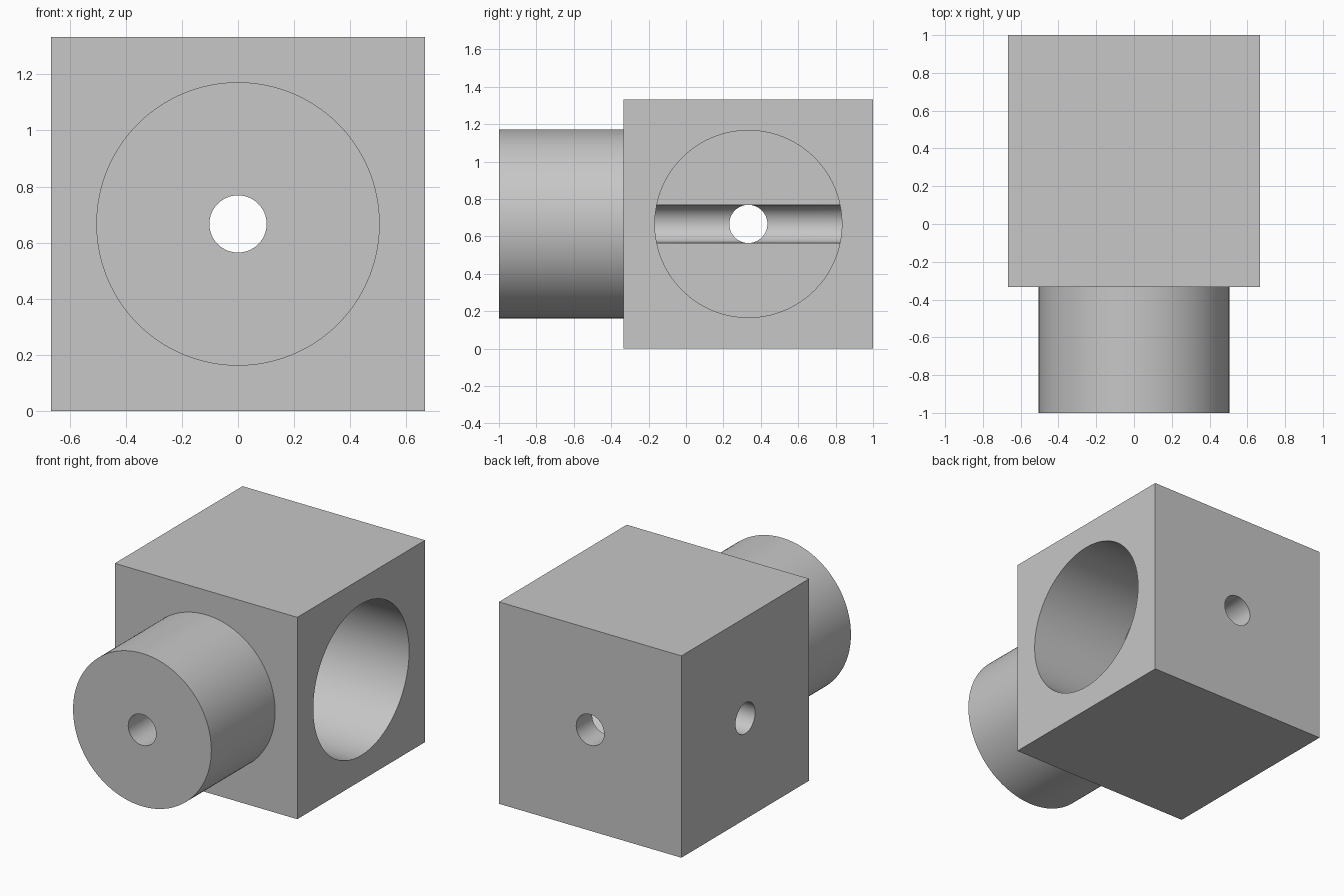
import bpy
import math

HALF = 2 / 3                 # half the block's side, also bore depth and boss length
CENTRE = (0, 1 / 3, HALF)    # centre of the block

default = bpy.data.objects.get("Cube")
if default:
    bpy.data.objects.remove(default, do_unlink=True)

grey = bpy.data.materials.new("light grey")
grey.use_nodes = True
colour = (0.57, 0.57, 0.57, 1)
grey.diffuse_color = colour
grey.node_tree.nodes["Principled BSDF"].inputs["Base Color"].default_value = colour


def rod(name, axis, radius, start, end, sides=128):
    """Cylinder along x or y through the block centre, from start to end."""
    middle = list(CENTRE)
    middle["xy".index(axis)] = (start + end) / 2
    turn = (0, math.pi / 2, 0) if axis == "x" else (math.pi / 2, 0, 0)
    bpy.ops.mesh.primitive_cylinder_add(vertices=sides, radius=radius, depth=end - start,
                                        location=middle, rotation=turn)
    obj = bpy.context.object
    obj.name = name
    obj.data.materials.append(grey)
    return obj


def combine(target, tool, operation):
    """Apply a boolean to the target and remove the tool."""
    tool.hide_render = True
    mod = target.modifiers.new(operation.lower(), "BOOLEAN")
    mod.operation = operation
    mod.solver = "EXACT"
    mod.object = tool
    bpy.context.view_layer.objects.active = target
    bpy.ops.object.modifier_apply(modifier=mod.name)
    bpy.data.objects.remove(tool, do_unlink=True)


# Square block
bpy.ops.mesh.primitive_cube_add(size=2 * HALF, location=CENTRE)
block = bpy.context.object
block.name = "bored_block"
block.data.materials.append(grey)

# Round boss on the front
combine(block, rod("front_boss", "y", 0.505, -1, -0.25), "UNION")

# Wide bore from the left face to the middle
combine(block, rod("wide_bore", "x", 0.5, 0, 1), "DIFFERENCE")

# Narrow holes running right through, front to back and side to side
combine(block, rod("long_hole", "y", 0.102, -1.2, 1.2, 64), "DIFFERENCE")
combine(block, rod("cross_hole", "x", 0.102, -1, 0.5, 64), "DIFFERENCE")

# Smooth round walls with crisp edges
bpy.ops.object.select_all(action="DESELECT")
block.select_set(True)
bpy.context.view_layer.objects.active = block
bpy.ops.object.shade_smooth_by_angle(angle=math.radians(30))
